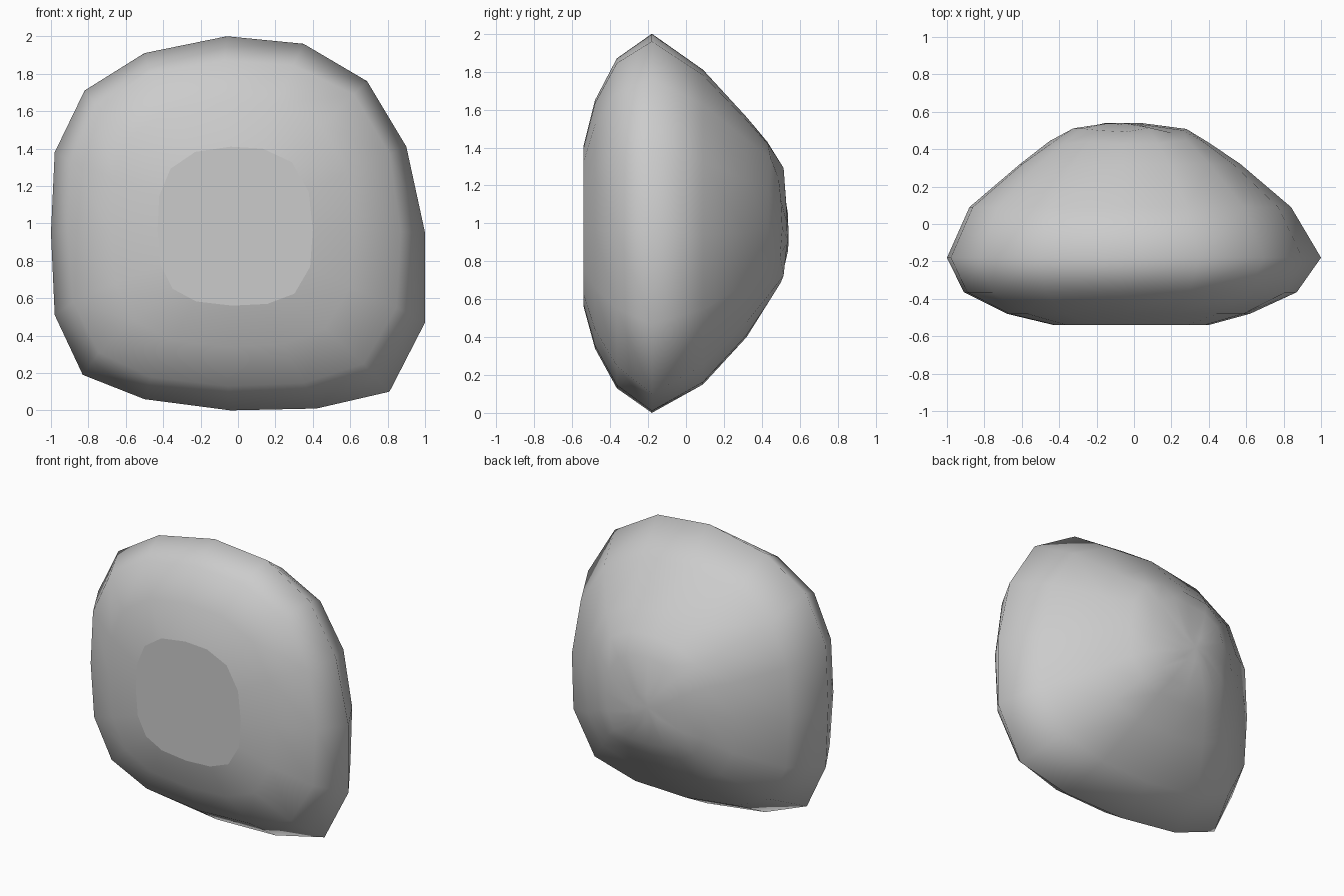
import bpy, bmesh, math, random

if "Cube" in bpy.data.objects:
    bpy.data.objects.remove(bpy.data.objects["Cube"])

random.seed(4)

# Irregular rim outline (x, z) where front and back halves meet
RIM = [(-0.06, 2.0), (0.35, 1.96), (0.69, 1.76), (0.90, 1.41), (1.0, 0.95), (1.0, 0.47),
       (0.81, 0.10), (0.42, 0.01), (-0.04, 0.0), (-0.50, 0.06), (-0.83, 0.19), (-0.98, 0.51),
       (-1.0, 0.95), (-0.98, 1.38), (-0.82, 1.71), (-0.50, 1.91)]

# Cross-sections front to back: y, x min, x max, z min, z max, rim influence, bump
RINGS = [(-0.54, -0.43, 0.40, 0.56, 1.41, 0.3, 0),
         (-0.48, -0.68, 0.62, 0.34, 1.65, 0.3, 0),
         (-0.365, -0.91, 0.87, 0.13, 1.87, 0.5, 0),
         (-0.18, -1.0, 1.0, 0.0, 2.0, 1.0, 0),
         (0.09, -0.88, 0.84, 0.15, 1.81, 0.7, 0),
         (0.32, -0.61, 0.57, 0.40, 1.56, 0.5, 0),
         (0.44, -0.45, 0.40, 0.58, 1.43, 0.4, 0.012),
         (0.50, -0.33, 0.28, 0.68, 1.30, 0.4, 0.015),
         (0.535, -0.16, 0.05, 0.86, 1.06, 0.4, 0.005)]


def rounded_square(x, z, n=2.9):
    """Point of a rounded square in the same direction as (x, z)."""
    a = math.atan2(z, x)
    c, s = math.cos(a), math.sin(a)
    r = (abs(c) ** n + abs(s) ** n) ** (-1 / n)
    return c * r, s * r


def section(bm, y, x0, x1, z0, z1, rim, bump):
    verts = []
    for px, pz in RIM:
        u, w = px, pz - 1
        su, sw = rounded_square(u, w)
        u, w = su + (u - su) * rim, sw + (w - sw) * rim
        verts.append(bm.verts.new(((x0 + x1) / 2 + u * (x1 - x0) / 2,
                                   y + random.uniform(-bump, bump),
                                   (z0 + z1) / 2 + w * (z1 - z0) / 2)))
    return verts


# Loft the stone through its cross-sections
bm = bmesh.new()
loops = [section(bm, *r) for r in RINGS]
n = len(RIM)
for a, b in zip(loops, loops[1:]):
    for i in range(n):
        j = (i + 1) % n
        bm.faces.new((a[i], a[j], b[j], b[i]))

# Back crown
tip = bm.verts.new((-0.07, 0.54, 0.97))
for i in range(n):
    bm.faces.new((loops[-1][i], loops[-1][(i + 1) % n], tip))

for f in bm.faces:
    f.smooth = True

# Flat front facet
bm.faces.new(loops[0]).smooth = False
bmesh.ops.recalc_face_normals(bm, faces=bm.faces[:])

mesh = bpy.data.meshes.new("stone")
bm.to_mesh(mesh)
bm.free()
stone = bpy.data.objects.new("stone", mesh)
bpy.context.collection.objects.link(stone)
